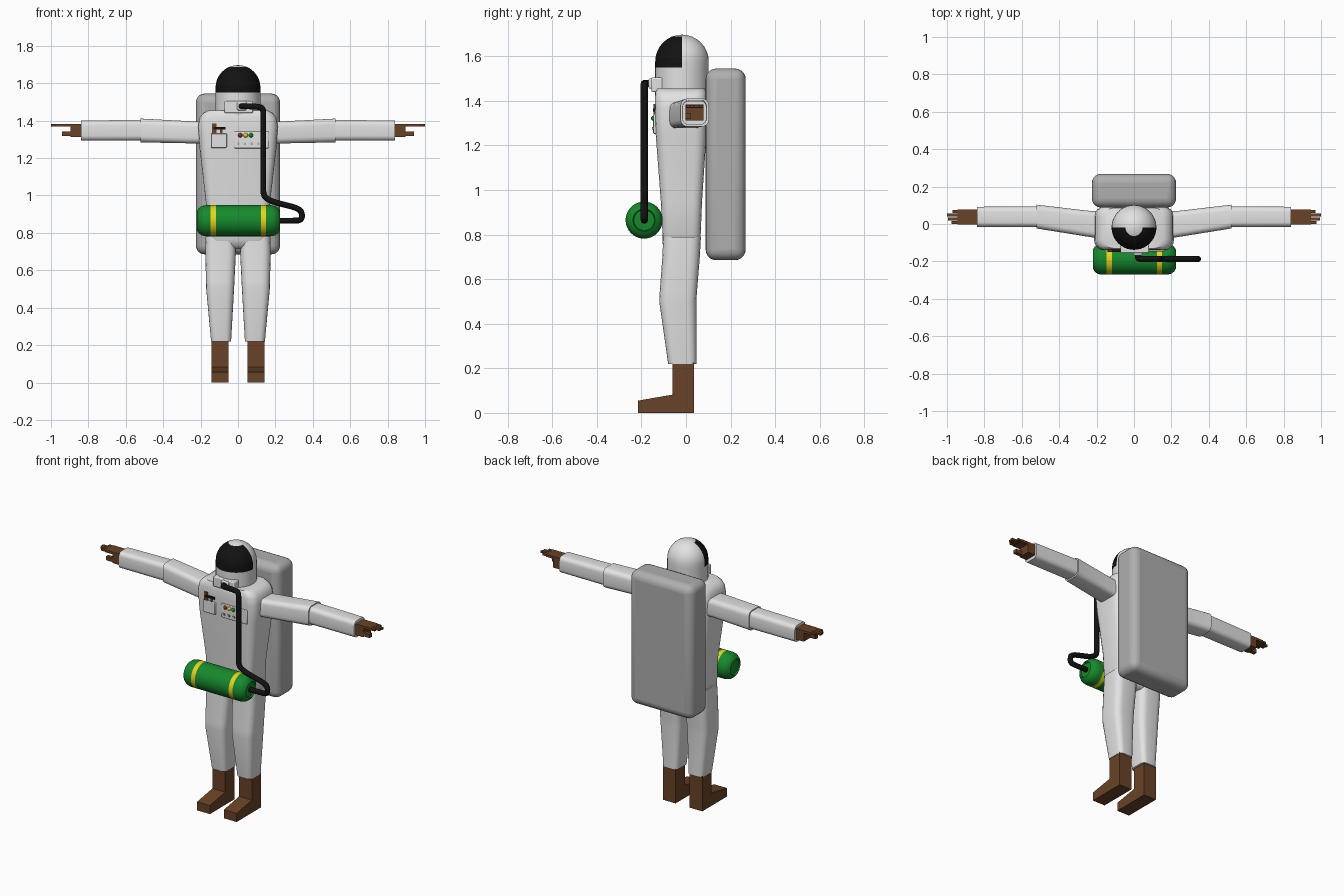
import bpy, bmesh, math
from mathutils import Vector

if "Cube" in bpy.data.objects:
    bpy.data.objects.remove(bpy.data.objects["Cube"])


def mat(name, r, g, b):
    m = bpy.data.materials.new(name)
    m.diffuse_color = (r, g, b, 1)
    m.use_nodes = True
    m.node_tree.nodes["Principled BSDF"].inputs["Base Color"].default_value = m.diffuse_color
    return m


WHITE = mat("suit white", .76, .76, .76)
GREY = mat("pack grey", .43, .43, .43)
BROWN = mat("leather brown", .14, .055, .02)
BLACK = mat("black", .006, .006, .006)
GREEN = mat("tank green", .008, .25, .025)
YELLOW = mat("yellow", .8, .66, .012)
RED = mat("lamp red", .25, .03, .015)


def finish(name, bm, mats, mirror=False, bevel=0, segs=4, smooth=True):
    bmesh.ops.recalc_face_normals(bm, faces=bm.faces)
    me = bpy.data.meshes.new(name)
    bm.to_mesh(me)
    bm.free()
    ob = bpy.data.objects.new(name, me)
    bpy.context.collection.objects.link(ob)
    for m in mats:
        me.materials.append(m)
    if bevel:
        b = ob.modifiers.new("bevel", 'BEVEL')
        b.width, b.segments = bevel, segs
    if mirror:
        ob.modifiers.new("mirror", 'MIRROR').use_mirror_merge = False
    if smooth:
        bpy.ops.object.select_all(action='DESELECT')
        ob.select_set(True)
        bpy.context.view_layer.objects.active = ob
        bpy.ops.object.shade_smooth_by_angle(angle=math.radians(35))
    return ob


def skin(bm, rings):
    """Join equal rings of points into a closed capped tube."""
    vs = [[bm.verts.new(p) for p in r] for r in rings]
    n = len(vs[0])
    for a, b in zip(vs, vs[1:]):
        for i in range(n):
            bm.faces.new((a[i], a[(i + 1) % n], b[(i + 1) % n], b[i]))
    bm.faces.new(vs[0])
    bm.faces.new(vs[-1])


def rounded(a0, a1, b0, b1, frac, n=5):
    r = frac * min(a1 - a0, b1 - b0) / 2
    corners = [(a1 - r, b1 - r), (a0 + r, b1 - r), (a0 + r, b0 + r), (a1 - r, b0 + r)]
    return [(c[0] + r * math.cos(math.pi / 2 * (q + k / (n - 1))),
             c[1] + r * math.sin(math.pi / 2 * (q + k / (n - 1))))
            for q, c in enumerate(corners) for k in range(n)]


def loft(name, rings, axis, frac, m, mirror=False):
    """Rings are (position, a0, a1, b0, b1): x,y limits for axis z, y,z limits for axis x."""
    bm = bmesh.new()
    skin(bm, [[(a, b, t) if axis == 'z' else (t, a, b)
               for a, b in rounded(*lim, frac)] for t, *lim in rings])
    return finish(name, bm, [m], mirror)


def lathe(name, profile, centre, axis, mats, rule, n=40):
    """Revolve (position, radius) pairs about an axis; rule picks the material."""
    bm = bmesh.new()
    rings = []
    for t, r in profile:
        cs = [(r * math.cos(math.tau * i / n), r * math.sin(math.tau * i / n)) for i in range(n)]
        rings.append([Vector(centre) + Vector((a, b, t) if axis == 'z' else (t, a, b)) for a, b in cs])
    skin(bm, rings)
    for f in bm.faces:
        f.material_index = rule(f.calc_center_median())
    return finish(name, bm, mats)


def box(name, x, y, z, m, mirror=False, bevel=0, segs=4):
    bm = bmesh.new()
    skin(bm, [[(x[0], y[0], k), (x[1], y[0], k), (x[1], y[1], k), (x[0], y[1], k)] for k in z])
    return finish(name, bm, [m], mirror, bevel, segs, smooth=bevel > 0)


def prism(name, x, outline, m, mirror=True):
    bm = bmesh.new()
    skin(bm, [[(k, y, z) for y, z in outline] for k in x])
    return finish(name, bm, [m], mirror, smooth=False)


# torso, tapering to the waist with a rounded bottom
loft("torso", [(.715, -.04, .04, -.08, .04), (.73, -.10, .10, -.095, .055),
               (.76, -.15, .15, -.105, .062), (.80, -.168, .168, -.105, .066),
               (.95, -.170, .170, -.113, .072), (1.25, -.205, .205, -.136, .092),
               (1.37, -.213, .213, -.140, .092), (1.415, -.205, .205, -.139, .092),
               (1.44, -.188, .188, -.136, .090), (1.455, -.16, .16, -.13, .085)],
     'z', .45, WHITE)

# legs and boots
loft("leg", [(.22, .037, .144, -.08, .046), (.50, .021, .170, -.120, .046),
             (.54, .019, .171, -.118, .049), (.70, .011, .175, -.106, .062),
             (.79, .010, .172, -.102, .067)], 'z', .55, WHITE, True)
prism("boot", (.050, .141), [(.035, 0), (.035, .225), (-.06, .225), (-.06, .082),
                             (-.215, .055), (-.215, 0)], BROWN)

# arms
loft("upper_arm", [(.17, -.078, .072, 1.275, 1.39), (.22, -.072, .068, 1.278, 1.395),
                   (.52, -.024, .103, 1.284, 1.411)], 'x', .5, WHITE, True)
loft("forearm", [(.50, -.017, .094, 1.293, 1.405), (.84, -.016, .092, 1.293, 1.400)],
     'x', .5, WHITE, True)

# hands: palm, four flat fingers and a thumb below
box("palm", (.83, .895), (-.002, .078), (1.312, 1.383), BROWN, True)
box("hand_back", (.89, .945), (-.002, .078), (1.368, 1.383), BROWN, True)
for i, tip in enumerate((.975, .995, 1.0, .97)):
    y = -.001 + i * .02
    box("finger", (.94, tip), (y, y + .017), (1.370, 1.382), BROWN, True)
box("thumb", (.89, .94), (-.002, .022), (1.318, 1.343), BROWN, True)

# helmet with black visor on the front half of the dome
R, ZC = .12, 1.577
dome = [(1.41, R), (1.55, R)] + [(ZC + R * math.sin(math.pi / 16 * k),
                                  R * math.cos(math.pi / 16 * k)) for k in range(8)]
dome.append((ZC + R, .002))
lathe("helmet", dome, (0, -.018, 0), 'z', [WHITE, BLACK],
      lambda c: int(c.y < -.019 and 1.55 < c.z < 1.6885))
box("mouthpiece", (-.072, .080), (-.155, -.08), (1.44, 1.505), WHITE, bevel=.006, segs=2)
box("hose_socket", (-.005, .045), (-.168, -.14), (1.455, 1.5), WHITE, bevel=.006, segs=2)

# backpack
box("backpack", (-.225, .225), (.088, .268), (.685, 1.545), GREY, bevel=.048, segs=5)

# front tank with two yellow bands
half = [(0, .083), (.120, .083), (.148, .083), (.175, .083), (.197, .078), (.213, .066), (.222, .05),
        (.214, .046), (.214, .002)]
lathe("tank", [(-t, r) for t, r in half[:0:-1]] + half, (.002, -.188, .865), 'x',
      [GREEN, YELLOW], lambda c: int(.120 < abs(c.x - .002) < .148))

# hose from mouthpiece down to the tank end
path = [(.02, -.15, 1.477), (.02, -.175, 1.477), (.025, -.187, 1.477), (.06, -.187, 1.477),
        (.10, -.187, 1.475), (.135, -.187, 1.47), (.135, -.187, 1.42), (.135, -.187, 1.35),
        (.135, -.187, 1.06), (.135, -.187, .995), (.18, -.187, .968), (.25, -.187, .950),
        (.31, -.187, .935), (.342, -.187, .915), (.342, -.187, .868), (.30, -.187, .865),
        (.26, -.187, .865), (.21, -.187, .865)]
cu = bpy.data.curves.new("hose", 'CURVE')
cu.dimensions = '3D'
cu.bevel_depth, cu.bevel_resolution, cu.use_fill_caps = .0165, 3, True
sp = cu.splines.new('NURBS')
sp.points.add(len(path) - 1)
for p, co in zip(sp.points, path):
    p.co = (*co, 1)
sp.order_u, sp.use_endpoint_u, sp.resolution_u = 3, True, 4
cu.materials.append(BLACK)
bpy.context.collection.objects.link(bpy.data.objects.new("hose", cu))

# chest pocket with tools sticking out
box("pocket", (-.145, -.06), (-.149, -.12), (1.255, 1.332), WHITE, bevel=.004, segs=2)
box("tool_handle", (-.139, -.115), (-.146, -.13), (1.33, 1.385), BROWN)
box("tool_shaft", (-.095, -.084), (-.146, -.13), (1.33, 1.365), BROWN)
box("tool_head", (-.130, -.066), (-.148, -.13), (1.352, 1.366), BLACK)

# control panel with lamps and buttons
box("control_panel", (-.02, .163), (-.146, -.12), (1.252, 1.342), WHITE, bevel=.004, segs=2)
for x, m in ((.012, RED), (.041, YELLOW), (.069, GREEN)):
    bm = bmesh.new()
    bmesh.ops.create_uvsphere(bm, u_segments=16, v_segments=8, radius=.012)
    bmesh.ops.translate(bm, vec=(x, -.145, 1.322), verts=bm.verts)
    finish("lamp", bm, [m])
for i in range(4):
    x = .002 + i * .036
    box("button", (x - .006, x + .006), (-.152, -.14), (1.271, 1.283), GREY)
